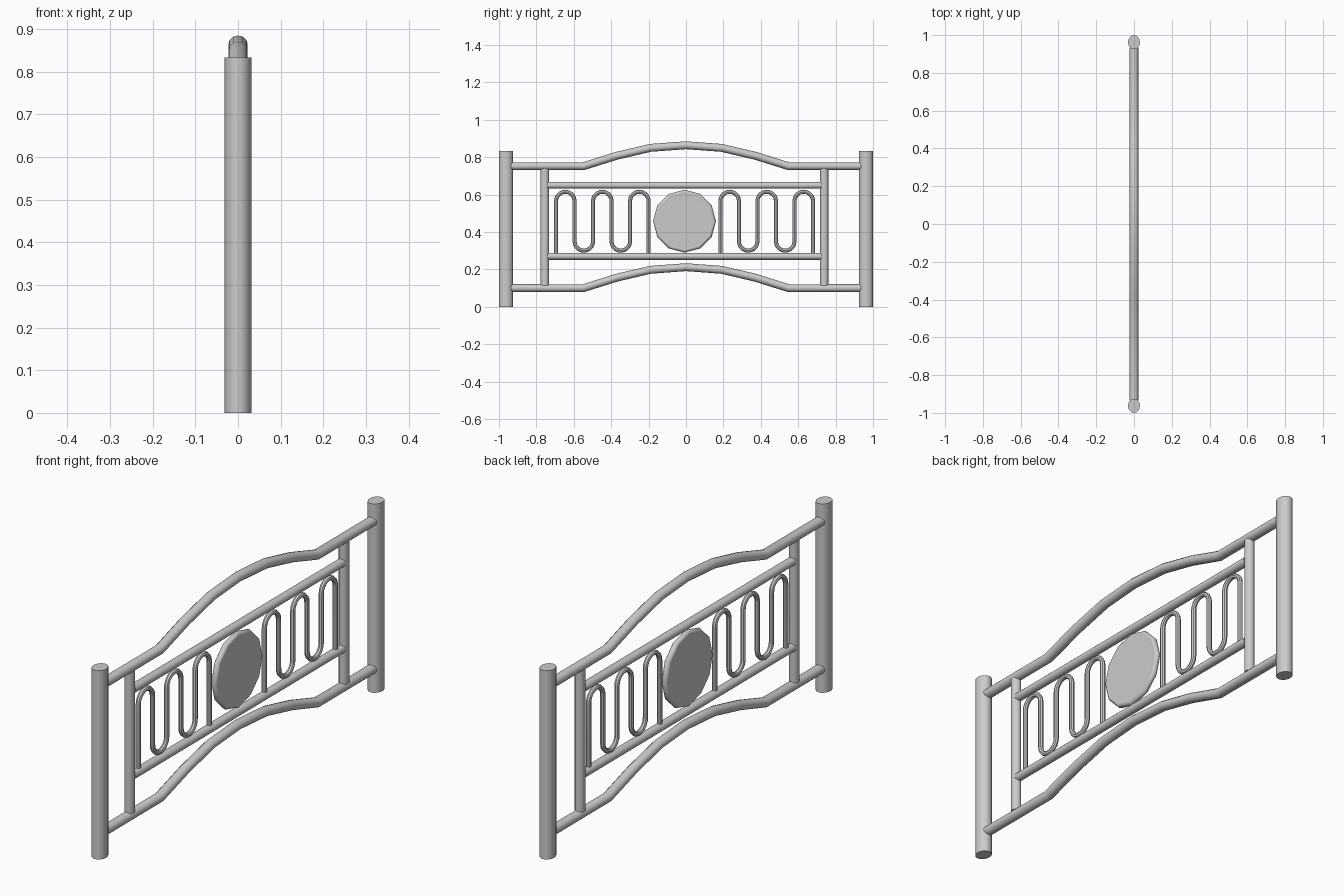
import bpy
from math import pi, cos, sin, radians

if "Cube" in bpy.data.objects:
    bpy.data.objects.remove(bpy.data.objects["Cube"])

MID = -0.008  # centre of the inner panel along y


def finish(obj, angle=40):
    bpy.ops.object.select_all(action='DESELECT')
    obj.select_set(True)
    bpy.context.view_layer.objects.active = obj
    bpy.ops.object.shade_smooth_by_angle(angle=radians(angle))


def tube(name, path, ry, rx, res=4):
    """Capped tube along (y, z) points; rx is the half depth in x."""
    cu = bpy.data.curves.new(name, 'CURVE')
    cu.dimensions = '3D'
    cu.bevel_depth = ry
    cu.bevel_resolution = res
    cu.use_fill_caps = True
    sp = cu.splines.new('POLY')
    sp.points.add(len(path) - 1)
    for p, (y, z) in zip(sp.points, path):
        p.co = (0, y, z, 1)
    ob = bpy.data.objects.new(name, cu)
    bpy.context.collection.objects.link(ob)
    bpy.ops.object.select_all(action='DESELECT')
    ob.select_set(True)
    bpy.context.view_layer.objects.active = ob
    bpy.ops.object.convert(target='MESH')
    ob = bpy.context.object
    for v in ob.data.vertices:
        v.co.x *= rx / ry
    finish(ob)
    return ob


# Oval end posts
for side, s in (("left", -1), ("right", 1)):
    tube(f"{side}_post", [(s * 0.9625, 0), (s * 0.9625, 0.833)], 0.0375, 0.0315, 6)

# Arched top and bottom rails
half = [(0.935, 0), (0.548, 0), (0.37, 0.056), (0.19, 0.098)]
arch = [(-y, z) for y, z in half] + [(0, 0.112)] + half[::-1]
for name, base in (("top_rail", 0.752), ("bottom_rail", 0.1)):
    tube(name, [(y, base + z) for y, z in arch], 0.021, 0.0228)

# Inner frame
for side, s in (("left", -1), ("right", 1)):
    y = MID + s * 0.7465
    tube(f"{side}_inner_upright", [(y, 0.115), (y, 0.74)], 0.0225, 0.021)
for name, z in (("upper_inner_rail", 0.65), ("lower_inner_rail", 0.27)):
    tube(name, [(MID - 0.733, z), (MID + 0.733, z)], 0.0185, 0.02)

# Serpentine bars either side of the medallion
STEP, R = 0.099, 0.0495
for side, s in (("left", -1), ("right", 1)):
    path = [(0.687, 0.28)]
    for i in range(5):
        c = 0.687 - STEP * (i + 0.5)
        up = 1 if i % 2 == 0 else -1
        zc = 0.458 + up * 0.108
        path += [(c + R * cos(a * pi / 10), zc + up * R * sin(a * pi / 10))
                 for a in range(11)]
    path.append((0.687 - 5 * STEP, 0.28))
    tube(f"{side}_serpentine", [(MID + s * y, z) for y, z in path], 0.0108, 0.0108, 2)

# Twelve-sided medallion: rounded rim and flat plate
bpy.ops.mesh.primitive_torus_add(major_segments=12, minor_segments=10,
                                 major_radius=0.154, minor_radius=0.014,
                                 location=(0, MID, 0.458), rotation=(0, pi / 2, 0))
bpy.context.object.name = "medallion_rim"
finish(bpy.context.object)
bpy.ops.mesh.primitive_cylinder_add(vertices=12, radius=0.154, depth=0.026,
                                    location=(0, MID, 0.458), rotation=(0, pi / 2, 0))
bpy.context.object.name = "medallion_plate"
finish(bpy.context.object, 20)
